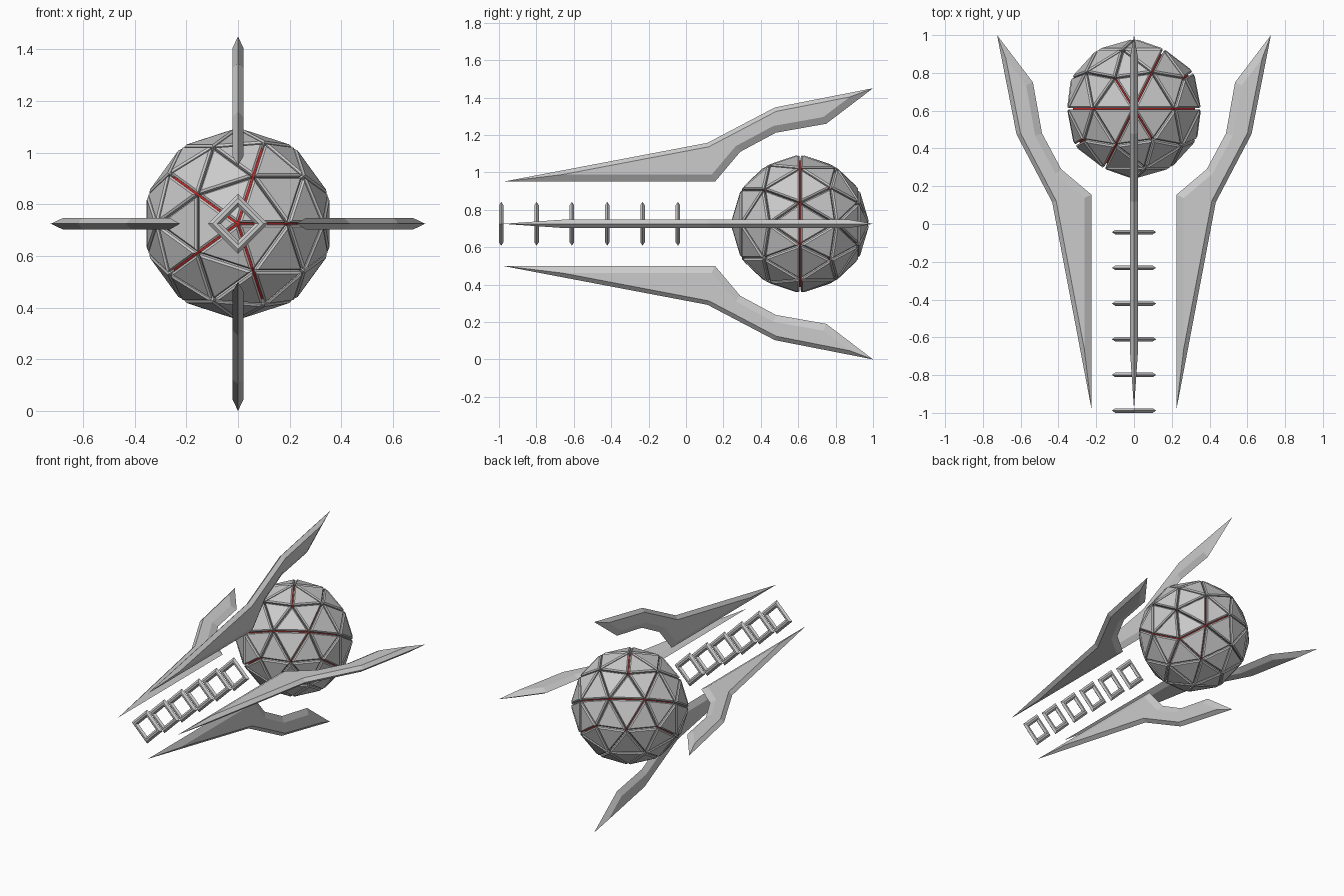
import bpy, bmesh
from math import pi, cos, sin
from mathutils import Vector, Matrix

if "Cube" in bpy.data.objects:
    bpy.data.objects.remove(bpy.data.objects["Cube"])

CZ = 0.725                      # height of the main axis
BALL = Vector((0, 0.61, CZ))    # centre of the panelled sphere
R = 0.373


def make_object(name, bm, color=None):
    bmesh.ops.recalc_face_normals(bm, faces=bm.faces)
    mesh = bpy.data.meshes.new(name)
    bm.to_mesh(mesh)
    bm.free()
    obj = bpy.data.objects.new(name, mesh)
    bpy.context.collection.objects.link(obj)
    if color:
        mat = bpy.data.materials.new(name + "_color")
        mat.diffuse_color = color
        mat.use_nodes = True
        mat.node_tree.nodes["Principled BSDF"].inputs["Base Color"].default_value = mat.diffuse_color
        mesh.materials.append(mat)
    return obj


def bridge(bm, a, b):
    n = len(a)
    for i in range(n):
        j = (i + 1) % n
        bm.faces.new((a[i], a[j], b[j], b[i]))


def ico(radius):
    bm = bmesh.new()
    bmesh.ops.create_icosphere(bm, subdivisions=2, radius=radius)
    # turn the five-sided pole to face the front
    bmesh.ops.transform(bm, matrix=Matrix.Rotation(pi / 2, 4, 'X'), verts=bm.verts)
    return bm


def inset(points, dists):
    """Offset each edge of a counter-clockwise outline inward."""
    lines = []
    for i, p in enumerate(points):
        d = (points[(i + 1) % len(points)] - p).normalized()
        lines.append((p + Vector((-d.y, d.x)) * dists[i], d))
    out = []
    for i, (q, d) in enumerate(lines):
        p, e = lines[i - 1]
        out.append(p + e * ((q - p).cross(d) / e.cross(d)))
    return out


# Sphere core, visible through the seams
core = ico(R * 0.91)
bmesh.ops.translate(core, vec=BALL, verts=core.verts)
make_object("sphere_core", core, (0.6, 0.02, 0.02, 1))

# Separate bevelled armour panels
GAP, BEVEL = 0.004, 0.008
src, panels = ico(R), bmesh.new()
for f in src.faces:
    pts = [v.co for v in f.verts]
    c = f.calc_center_median()
    inradius = 2 * f.calc_area() / sum(e.calc_length() for e in f.edges)

    def ring(shrink, scale):
        k = 1 - shrink / inradius
        return [panels.verts.new(BALL + (c + (p - c) * k) * scale) for p in pts]

    low, mid, top = ring(GAP, 0.9), ring(GAP, 0.98), ring(GAP + BEVEL, 1.0)
    bridge(panels, low, mid)
    bridge(panels, mid, top)
    panels.faces.new(top)
    panels.faces.new(low[::-1])
src.free()
make_object("sphere_panels", panels)

# Four sharpened blades; profile is (y, distance from axis)
PROFILE = [Vector(p) for p in (
    (-0.98, 0.225), (0.155, 0.225), (0.29, 0.385), (0.48, 0.487),
    (0.75, 0.535), (1.0, 0.725), (0.475, 0.622), (0.115, 0.433))]
flat = inset(PROFILE, [0.038] * 5 + [0.022] * 3)
HALF = 0.022
for k, name in enumerate(("top", "right", "bottom", "left")):
    bm = bmesh.new()
    edge = [bm.verts.new((0, p.x, p.y)) for p in PROFILE]
    for s in (-HALF, HALF):
        cap = [bm.verts.new((s, p.x, p.y)) for p in flat]
        bridge(bm, edge, cap)
        bm.faces.new(cap)
    bmesh.ops.transform(bm, verts=bm.verts, matrix=Matrix.Translation((0, 0, CZ))
                        @ Matrix.Rotation(k * pi / 2, 4, 'Y'))
    make_object(name + "_blade", bm)

# Row of six diamond rings with a hexagonal section (radius, y)
SECTION = ((0.117, 0), (0.099, 0.012), (0.082, 0.012),
           (0.066, 0), (0.082, -0.012), (0.099, -0.012))
for i in range(6):
    bm = bmesh.new()
    y = -0.988 + i * 0.189
    loops = [[bm.verts.new((r * cos(a * pi / 2), y + dy, CZ + r * sin(a * pi / 2)))
              for r, dy in SECTION] for a in range(4)]
    for a in range(4):
        bridge(bm, loops[a], loops[(a + 1) % 4])
    make_object(f"diamond_ring_{i + 1}", bm)
